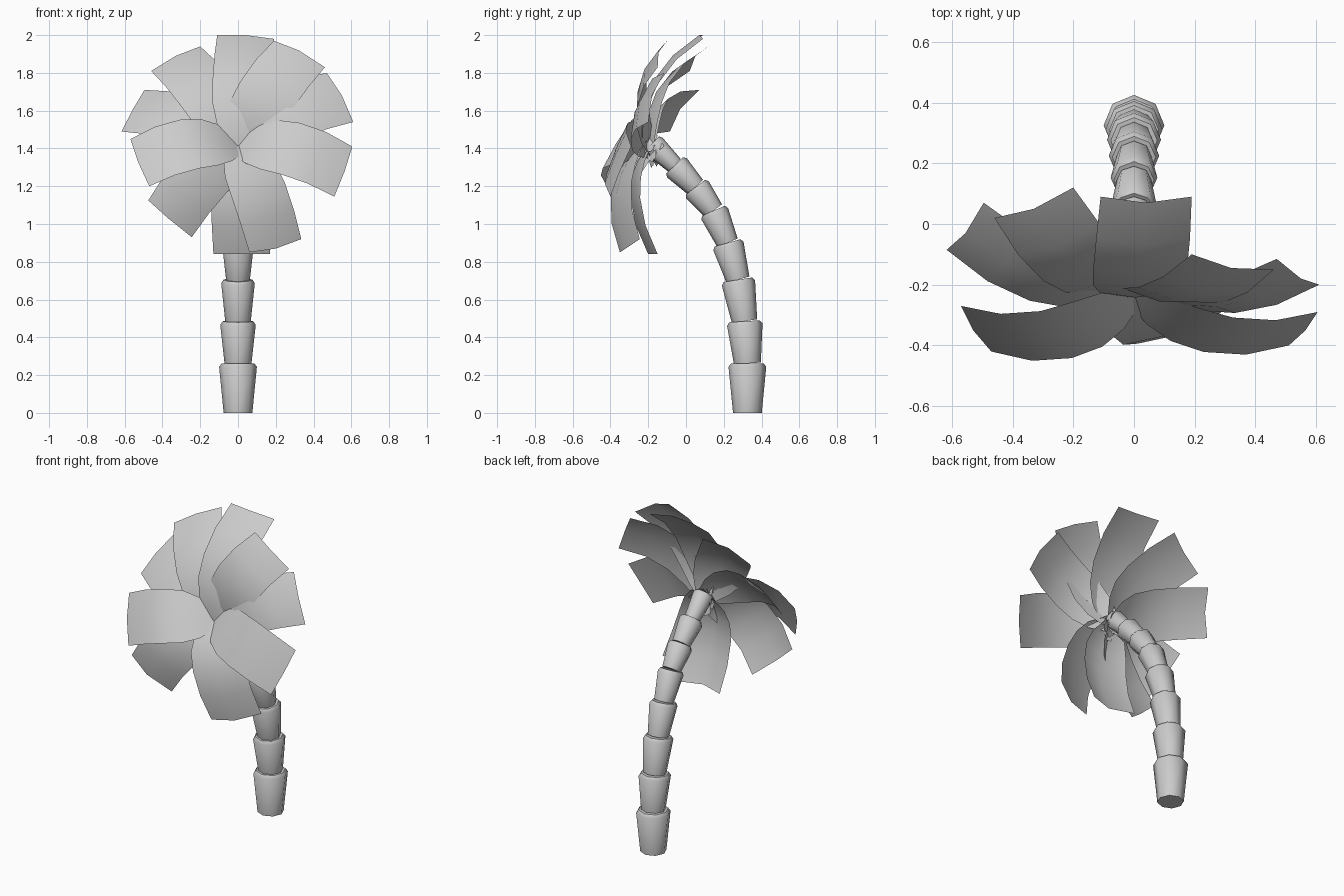
import bpy, bmesh, math
from mathutils import Vector

if "Cube" in bpy.data.objects:
    bpy.data.objects.remove(bpy.data.objects["Cube"])


def make_object(name, bm, angle):
    mesh = bpy.data.meshes.new(name)
    bm.to_mesh(mesh)
    bm.free()
    ob = bpy.data.objects.new(name, mesh)
    bpy.context.collection.objects.link(ob)
    bpy.ops.object.select_all(action='DESELECT')
    ob.select_set(True)
    bpy.context.view_layer.objects.active = ob
    bpy.ops.object.shade_smooth_by_angle(angle=math.radians(angle))
    return ob


# Trunk: flared eight-sided segments stacked along a bending path (y, z, top radius)
path = [(0.325, 0.0, 0), (0.325, 0.262, 0.1), (0.31, 0.485, 0.094),
        (0.275, 0.705, 0.089), (0.22, 0.9, 0.083), (0.145, 1.07, 0.077),
        (0.05, 1.195, 0.075), (-0.06, 1.31, 0.073), (-0.18, 1.425, 0.062)]


def trunk_segment(index, a, b, r):
    start, end = Vector((0, a[0], a[1])), Vector((0, b[0], b[1]))
    axis = (end - start).normalized()
    side = Vector((1, 0, 0))
    back = axis.cross(side)
    length = (end - start).length
    bm = bmesh.new()
    rings = []
    for h, f in ((0, 0.76), (length - 0.018, 1.0), (length, 0.86)):
        ring = []
        for k in range(8):
            t = k * math.tau / 8
            ring.append(bm.verts.new(start + axis * h
                                     + (side * math.cos(t) + back * math.sin(t)) * r * f))
        rings.append(ring)
    for lo, hi in zip(rings, rings[1:]):
        for k in range(8):
            j = (k + 1) % 8
            bm.faces.new((lo[k], lo[j], hi[j], hi[k]))
    bm.faces.new(rings[0][::-1])
    bm.faces.new(rings[-1])
    bmesh.ops.recalc_face_normals(bm, faces=bm.faces)
    make_object(f"trunk_segment_{index}", bm, 50)


for i in range(len(path) - 1):
    trunk_segment(i + 1, path[i], path[i + 1], path[i + 1][2])

# Fronds: curved strips with a raised midrib, each set by its tip edge
front = Vector((0, -0.235, 1.42))
rear = Vector((0, -0.19, 1.40))
bulge = Vector((0, -0.075, 0.05))
stations = [(-0.14, 0.12), (0.0, 0.4), (0.14, 0.78), (0.3, 0.98),
            (0.5, 1.03), (0.75, 1.03), (1.0, 1.0)]


def frond(name, base, left, mid, right):
    left, mid, right = Vector(left), Vector(mid), Vector(right)
    centre = (left + right) / 2
    half = (right - left) / 2
    rib = mid - centre
    axis = (centre - base).normalized()
    lift = bulge - axis * bulge.dot(axis) * 0.6
    bm = bmesh.new()
    rows = []
    for t, w in stations:
        p = base.lerp(centre, t) + lift * 4 * t * (1 - t)
        rows.append([bm.verts.new(p - half * w), bm.verts.new(p + rib * w),
                     bm.verts.new(p + half * w)])
    for a, b in zip(rows, rows[1:]):
        for k in range(2):
            bm.faces.new((a[k], b[k], b[k + 1], a[k + 1]))
    make_object(name, bm, 60)


frond("frond_top", front, (-.11, .09, 2.0), (.04, .07, 2.0), (.19, .09, 1.98))
frond("frond_upper_right", rear, (.19, -.10, 1.97), (.32, -.145, 1.92), (.46, -.15, 1.83))
frond("frond_right", rear, (.47, -.115, 1.80), (.55, -.18, 1.68), (.61, -.2, 1.54))
frond("frond_lower_right", front, (.605, -.29, 1.41), (.565, -.35, 1.28), (.51, -.4, 1.145))
frond("frond_bottom_front", front, (.335, -.245, .92), (.2, -.32, .87), (.06, -.35, .85))
frond("frond_bottom_rear", rear, (.17, -.15, .84), (.02, -.2, .84), (-.13, -.15, .84))
frond("frond_bottom_left", rear, (-.245, -.31, .93), (-.37, -.38, 1.03), (-.475, -.38, 1.125))
frond("frond_lower_left", front, (-.47, -.42, 1.2), (-.53, -.35, 1.33), (-.57, -.27, 1.45))
frond("frond_left", rear, (-.617, -.085, 1.49), (-.555, -.03, 1.61), (-.495, .07, 1.71))
frond("frond_upper_left", rear, (-.46, .02, 1.81), (-.33, .05, 1.89), (-.2, .12, 1.94))
